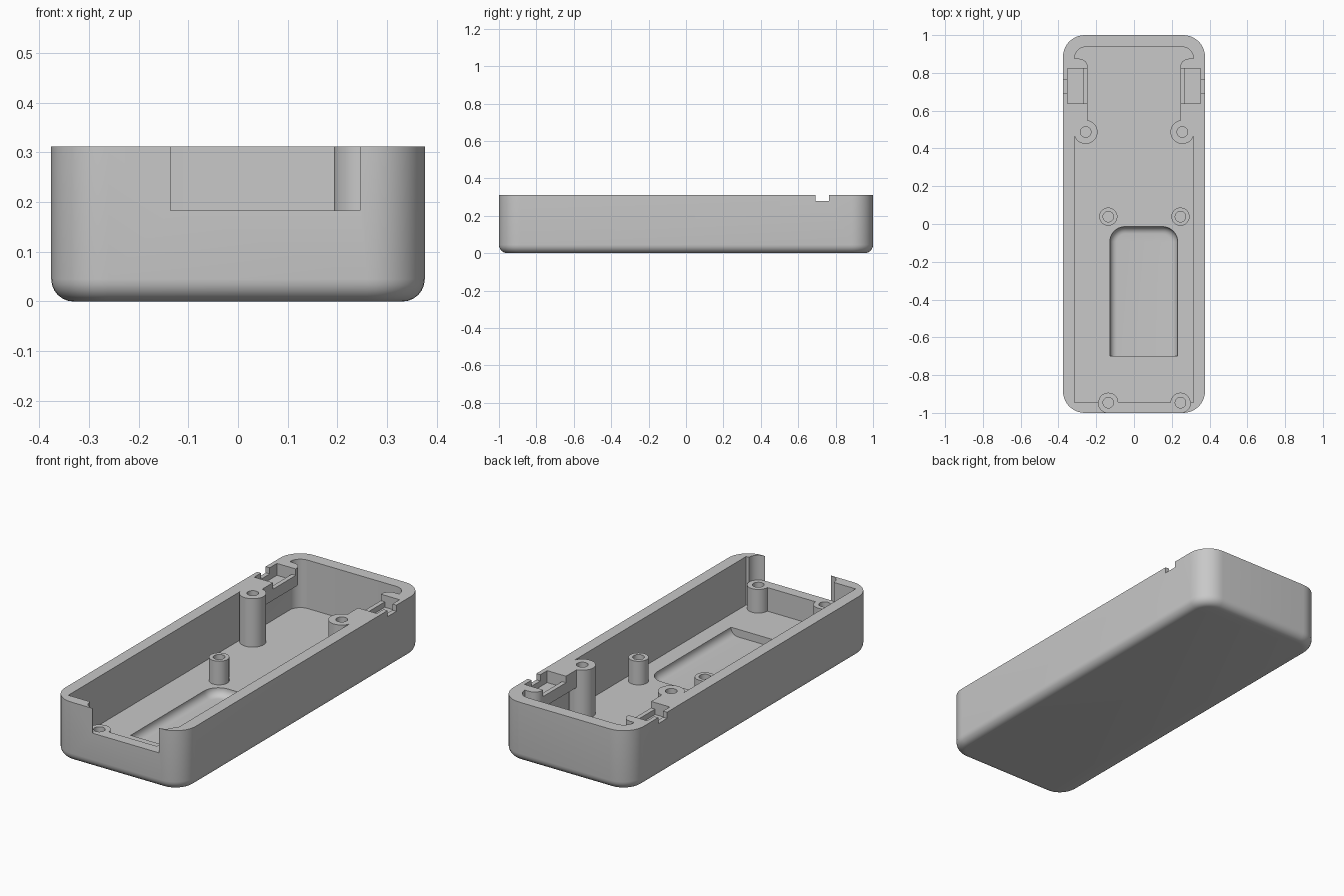
import bpy, bmesh, math
from mathutils import Vector

cube = bpy.data.objects.get("Cube")
if cube:
    bpy.data.objects.remove(cube, do_unlink=True)

TOP, FLOOR, LEDGE = 0.312, 0.06, 0.183
BLOCK_BASE, ABOVE = 0.22, 0.45

plastic = bpy.data.materials.new("grey plastic")
plastic.use_nodes = True
grey = (0.58, 0.58, 0.58, 1)
plastic.diffuse_color = grey
plastic.node_tree.nodes["Principled BSDF"].inputs["Base Color"].default_value = grey


def rounded(corners, steps=10):
    """Outline through (x, y, radius) corners, each filleted with an arc."""
    out = []
    for i, (x, y, r) in enumerate(corners):
        p = Vector((x, y))
        if r == 0:
            out.append(p)
            continue
        a = (Vector(corners[i - 1][:2]) - p).normalized()
        b = (Vector(corners[(i + 1) % len(corners)][:2]) - p).normalized()
        half = a.angle(b) / 2
        start, end = p + a * r / math.tan(half), p + b * r / math.tan(half)
        centre = p + (a + b).normalized() * r / math.sin(half)
        u, v = start - centre, end - centre
        sweep = math.pi - 2 * half
        for k in range(steps + 1):
            t = k / steps
            out.append(centre + (u * math.sin((1 - t) * sweep) + v * math.sin(t * sweep)) / math.sin(sweep))
    return out


def mirrored(side):
    """Closed outline from the corners of its +x half."""
    return rounded(side + [(-x, y, r) for x, y, r in reversed(side)])


def prism(name, outline, z0, z1, bevel=0, keep=lambda e: True):
    """Extruded outline, with its bottom rim optionally rounded."""
    bm = bmesh.new()
    base = bm.faces.new([bm.verts.new((p[0], p[1], z0)) for p in outline])
    top = bmesh.ops.extrude_face_region(bm, geom=[base])["geom"]
    bmesh.ops.translate(bm, vec=(0, 0, z1 - z0), verts=[g for g in top if isinstance(g, bmesh.types.BMVert)])
    bmesh.ops.recalc_face_normals(bm, faces=bm.faces)
    if bevel:
        rim = [e for e in bm.edges if all(abs(v.co.z - z0) < 1e-5 for v in e.verts) and keep(e)]
        bmesh.ops.bevel(bm, geom=rim, offset=bevel, segments=6, profile=0.5, affect='EDGES')
    mesh = bpy.data.meshes.new(name)
    bm.to_mesh(mesh)
    bm.free()
    obj = bpy.data.objects.new(name, mesh)
    obj.data.materials.append(plastic)
    bpy.context.collection.objects.link(obj)
    return obj


def box(name, x0, x1, y0, y1, z0, z1):
    return prism(name, [(x0, y0), (x1, y0), (x1, y1), (x0, y1)], z0, z1)


def cylinder(name, x, y, r, z0, z1, n=40):
    ring = [(x + r * math.cos(k * math.tau / n), y + r * math.sin(k * math.tau / n)) for k in range(n)]
    return prism(name, ring, z0, z1)


def cut(target, cutter):
    cutter.hide_render = True
    mod = target.modifiers.new("cut", 'BOOLEAN')
    mod.operation, mod.solver, mod.object = 'DIFFERENCE', 'EXACT', cutter
    bpy.context.view_layer.objects.active = target
    bpy.ops.object.modifier_apply(modifier=mod.name)
    bpy.data.objects.remove(cutter, do_unlink=True)


# Outer tray with rounded corners and softened underside
tray = prism("case_tray", mirrored([(0.376, -1, 0.115), (0.376, 1, 0.115)]), 0, TOP, bevel=0.045)

# Cavity: plain below, narrowed above by the clip blocks near the back
front_corner, back_corner = (0.315, -0.945, 0), (0.315, 0.937, 0.06)
lower = prism("lower_cavity", mirrored([front_corner, back_corner]), FLOOR, BLOCK_BASE)
upper = prism("upper_cavity", mirrored([
    front_corner, (0.315, 0.487, 0), (0.245, 0.487, 0),
    (0.245, 0.875, 0.045), (0.315, 0.875, 0), back_corner]), 0.15, ABOVE)

# Screw posts remain standing inside the cavity
tall = [(-0.256, 0.487), (0.256, 0.487)]
middle = [(-0.136, 0.039), (0.246, 0.039)]
front = [(-0.136, -0.946), (0.246, -0.946)]
for cavity in (lower, upper):
    for spots, radius, height in ((tall, 0.063, ABOVE + 0.1), (middle, 0.048, LEDGE), (front, 0.053, LEDGE)):
        for x, y in spots:
            cut(cavity, cylinder("post", x, y, radius, 0, height))
    cut(tray, cavity)

# Front opening and the round clearances over the front posts
cut(tray, box("front_opening", -0.136, 0.246, -1.1, -0.9, LEDGE, ABOVE))
for x, y in front:
    cut(tray, cylinder("post_clearance", x, y, 0.053, LEDGE, ABOVE))

# Screw holes
for x, y in tall + middle + front:
    cut(tray, cylinder("screw_hole", x, y, 0.028, 0.07, ABOVE, 28))

# Scooped recess in the floor, straight at its front end
recess = rounded([(-0.128, -0.7, 0), (0.231, -0.7, 0), (0.231, -0.014, 0.08), (-0.128, -0.014, 0.08)])
cut(tray, prism("floor_recess", recess, 0.02, 0.1, bevel=0.038,
                keep=lambda e: max(v.co.y for v in e.verts) > -0.69))

# Clip pockets, lips and slots on both side walls
for s in (-1, 1):
    def side_box(name, a, b, y0, y1, z0):
        cut(tray, box(name, min(s * a, s * b), max(s * a, s * b), y0, y1, z0, ABOVE))
    side_box("clip_pocket", 0.268, 0.353, 0.637, 0.824, 0.25)
    side_box("clip_lip", 0.23, 0.28, 0.637, 0.824, 0.278)
    side_box("clip_slot", 0.34, 0.4, 0.693, 0.765, 0.28)

bpy.ops.object.select_all(action='DESELECT')
tray.select_set(True)
bpy.context.view_layer.objects.active = tray
bpy.ops.object.shade_smooth_by_angle(angle=math.radians(30))
